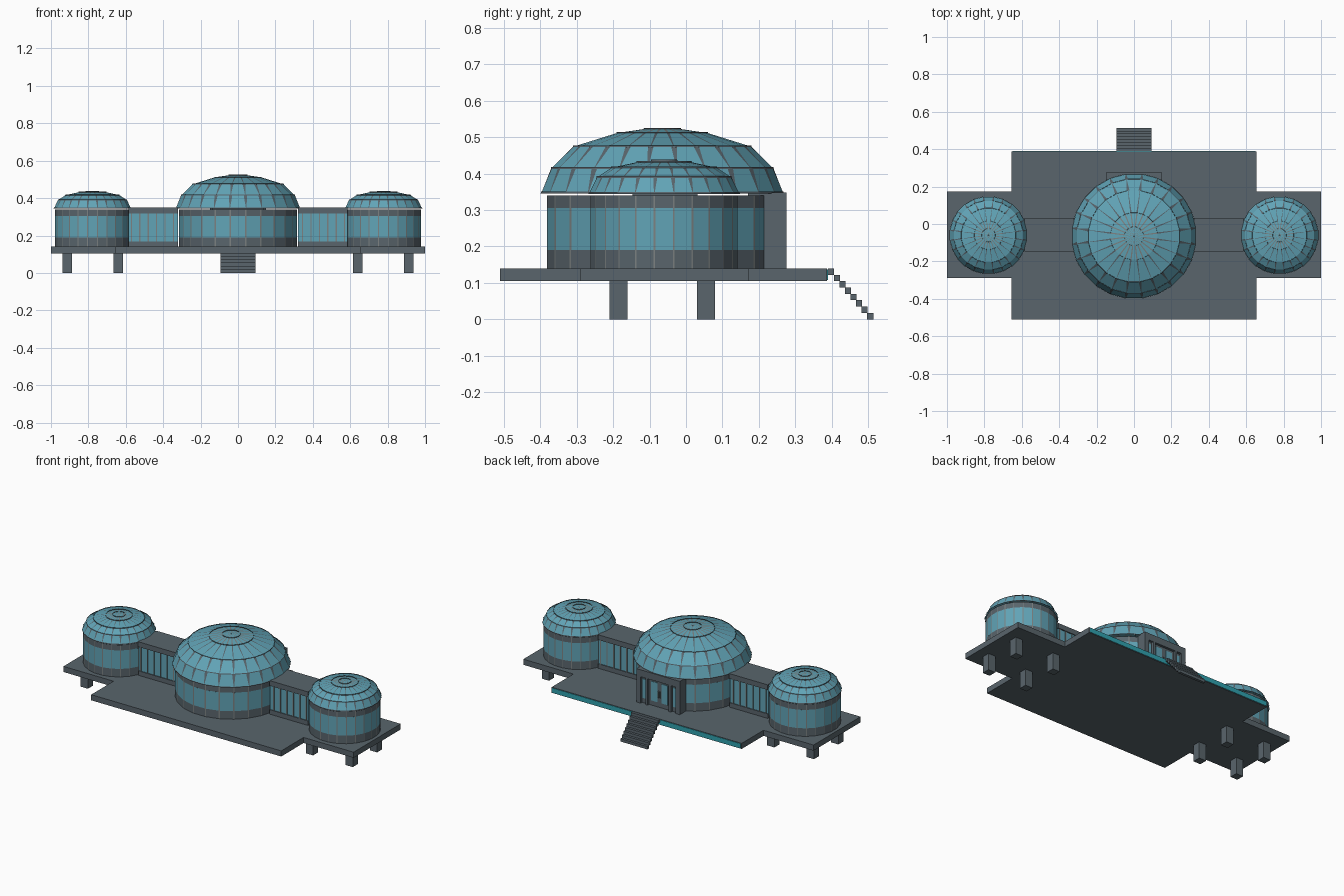
import bpy, bmesh
from math import sin, cos, pi, sqrt

cube = bpy.data.objects.get("Cube")
if cube:
    bpy.data.objects.remove(cube)


def material(name, rgb):
    m = bpy.data.materials.new(name)
    m.use_nodes = True
    m.diffuse_color = (*rgb, 1)
    bsdf = next(n for n in m.node_tree.nodes if n.type == 'BSDF_PRINCIPLED')
    bsdf.inputs["Base Color"].default_value = (*rgb, 1)
    return m


GREY = material("slate grey", (0.10, 0.13, 0.15))
GLASS = material("teal glass", (0.12, 0.37, 0.47))
LIGHT = material("pale mullion grey", (0.20, 0.22, 0.22))
CYAN = material("cyan trim", (0.03, 0.36, 0.43))
MATS = [GREY, GLASS, LIGHT, CYAN]
SLATE, PANE, PALE, TRIM = range(4)


def finish(name, bm):
    mesh = bpy.data.meshes.new(name)
    bm.normal_update()
    bm.to_mesh(mesh)
    bm.free()
    for m in MATS:
        mesh.materials.append(m)
    ob = bpy.data.objects.new(name, mesh)
    bpy.context.collection.objects.link(ob)
    return ob


def add_box(bm, x0, x1, y0, y1, z0, z1, mat=SLATE):
    verts = bmesh.ops.create_cube(bm, size=1)["verts"]
    for v in verts:
        v.co = ((x0 + x1) / 2 + v.co.x * (x1 - x0),
                (y0 + y1) / 2 + v.co.y * (y1 - y0),
                (z0 + z1) / 2 + v.co.z * (z1 - z0))
    for f in {f for v in verts for f in v.link_faces}:
        f.material_index = mat


def box(name, *args):
    bm = bmesh.new()
    add_box(bm, *args)
    return finish(name, bm)


def tiers(name, cx, cy, count, rows):
    """Rings of panels with ribs between them.
    Row: lower radius, height, upper radius, height, rib share below, above, panel, rib"""
    bm = bmesh.new()

    def point(r, a, z):
        return bm.verts.new((cx + r * cos(a), cy + r * sin(a), z))

    half = pi / count
    for r0, z0, r1, z1, f0, f1, panel, rib in rows:
        for i in range(count):
            a = 2 * half * i
            b0, b1 = half * (1 - f0), half * (1 - f1)
            for s0, e0, s1, e1, mat in (
                    (a - b0, a + b0, a - b1, a + b1, panel),
                    (a + b0, a + 2 * half - b0, a + b1, a + 2 * half - b1, rib)):
                f = bm.faces.new((point(r0, s0, z0), point(r0, e0, z0),
                                  point(r1, e1, z1), point(r1, s1, z1)))
                f.material_index = mat
    bmesh.ops.remove_doubles(bm, verts=bm.verts, dist=0.0002)
    return finish(name, bm)


def pavilion(prefix, cx, cy, wall_r, profile, count):
    # Drum wall: solid plinth, glazed band, solid fascia
    tiers(prefix + "_wall", cx, cy, count, [
        (wall_r, 0.14, wall_r, 0.19, .08, .08, SLATE, PALE),
        (wall_r, 0.19, wall_r, 0.305, .1, .1, PANE, PALE),
        (wall_r, 0.305, wall_r, 0.34, .08, .08, SLATE, PALE)])
    # Dome: panels separated by ribs that widen towards the top of each tier
    rows = []
    for k, ((r0, z0), (r1, z1)) in enumerate(zip(profile, profile[1:])):
        top = k >= 3
        rows.append((r0, z0, r1, z1, .2 if top else .03, .45 if top else .24,
                     PANE, PALE if top else SLATE))
    tiers(prefix + "_dome", cx, cy, count, rows)
    # Slim rings covering the joints between tiers
    rings = []
    for r, z in profile[:-1]:
        rings += [(r + .002, z - .002, r + .001, z + .003, .1, .1, SLATE, SLATE)]
    tiers(prefix + "_dome_rings", cx, cy, count, rings)


# Cross-shaped deck
bm = bmesh.new()
right = [(0.655, -0.51), (0.655, -0.29), (1, -0.29), (1, 0.173), (0.655, 0.173), (0.655, 0.387)]
outline = right + [(-x, y) for x, y in reversed(right)]
base = bm.faces.new([bm.verts.new((x, y, 0.105)) for x, y in outline])
up = bmesh.ops.extrude_face_region(bm, geom=[base])["geom"]
bmesh.ops.translate(bm, vec=(0, 0, 0.035), verts=[g for g in up if isinstance(g, bmesh.types.BMVert)])
bmesh.ops.recalc_face_normals(bm, faces=bm.faces)
finish("deck", bm)
box("deck_edge_trim", -0.65, 0.65, 0.386, 0.39, 0.108, 0.137, TRIM)

# Legs under the wings
bm = bmesh.new()
for side in (-1, 1):
    for x in (0.64, 0.913):
        for y in (-0.185, 0.055):
            add_box(bm, side * x - .025, side * x + .025, y - .025, y + .025, 0, 0.106)
finish("deck_legs", bm)

# Stairs
bm = bmesh.new()
for i in range(8):
    y, z = 0.39 + i * 0.0153, 0.122 - i * 0.0174
    add_box(bm, -0.093, 0.093, y, y + 0.0165, max(z, 0), z + 0.0175)
finish("stairs", bm)

# Central and side pavilions
pavilion("central", 0, -0.065, 0.318,
         [(0.334, 0.347), (0.306, 0.415), (0.245, 0.474), (0.125, 0.511), (0.05, 0.522), (0.002, 0.525)], 24)
for side, word in ((1, "left"), (-1, "right")):
    pavilion(word, side * 0.778, -0.06, 0.203,
             [(0.207, 0.346), (0.185, 0.39), (0.145, 0.416), (0.075, 0.431), (0.035, 0.435), (0.002, 0.437)], 24)

    # Glazed corridor
    bm = bmesh.new()
    x0, x1 = sorted((side * 0.32, side * 0.585))
    add_box(bm, x0, x1, -0.145, 0.03, 0.14, 0.168)
    add_box(bm, x0, x1, -0.14, 0.025, 0.168, 0.318, PANE)
    add_box(bm, x0, x1, -0.147, 0.032, 0.318, 0.35)
    for i in range(6):
        x = side * (0.345 + i * 0.045)
        add_box(bm, x - .003, x + .003, -0.144, 0.029, 0.168, 0.318, PALE)
    finish(word + "_corridor", bm)

# Entrance portal facing the stairs
bm = bmesh.new()
add_box(bm, -0.15, 0.15, 0.235, 0.275, 0.305, 0.348)
for s in (-1, 1):
    for x, w in ((0.135, 0.015), (0.08, 0.008)):
        add_box(bm, s * x - w, s * x + w, 0.235, 0.275, 0.14, 0.306)
    add_box(bm, s * 0.143 - .006, s * 0.143 + .006, 0.17, 0.24, 0.14, 0.345)
finish("entrance_portal", bm)
bm = bmesh.new()
add_box(bm, -0.13, 0.13, 0.25, 0.26, 0.14, 0.306)
for s in (-1, 1):
    add_box(bm, s * 0.036 - .022, s * 0.036 + .022, 0.256, 0.263, 0.17, 0.29, PANE)
    add_box(bm, s * 0.006 - .002, s * 0.006 + .002, 0.259, 0.268, 0.2, 0.24, PALE)
    add_box(bm, s * 0.104 - .01, s * 0.104 + .01, 0.256, 0.263, 0.17, 0.29, PANE)
finish("entrance_doors", bm)
